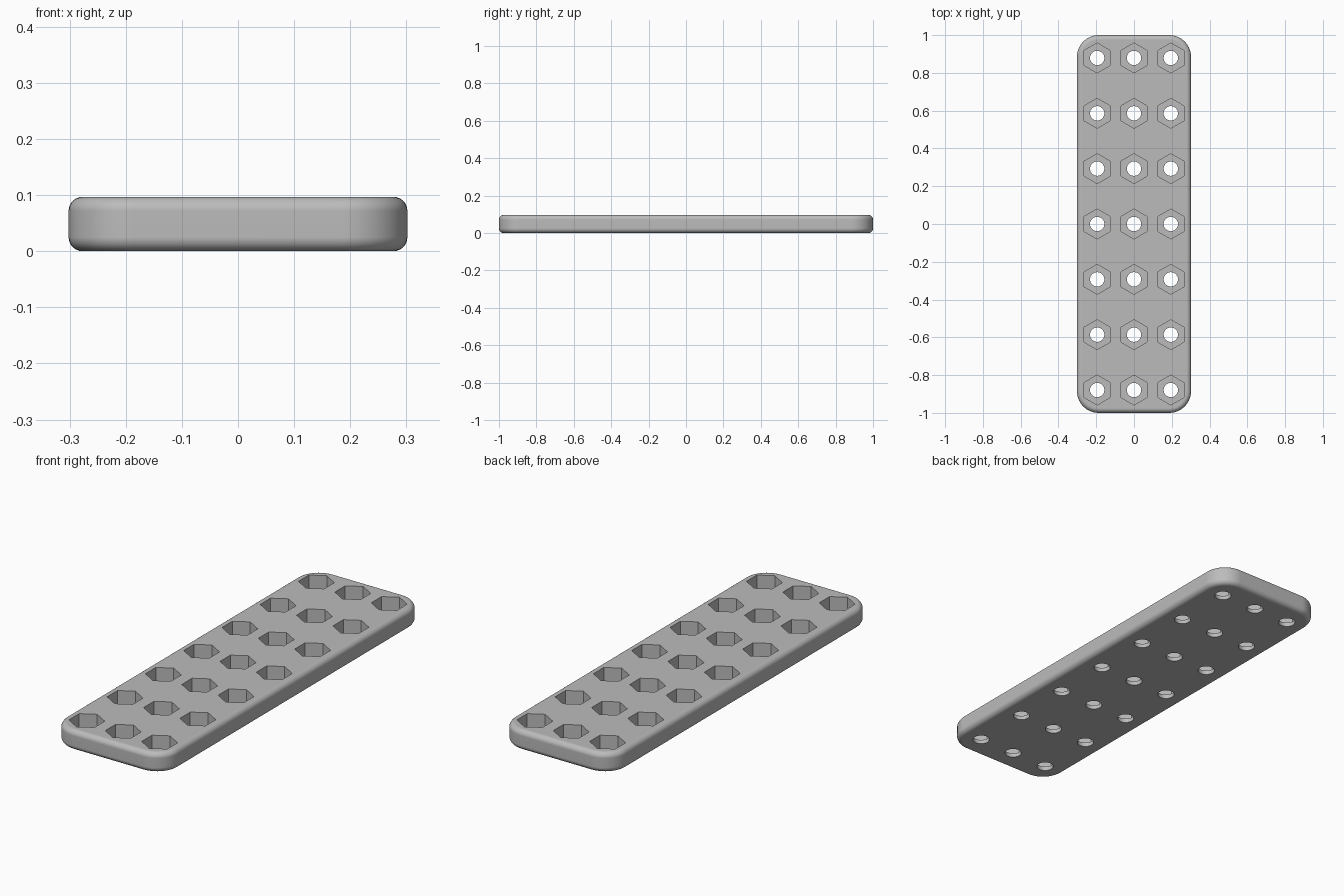
import bpy
import bmesh
import math
from mathutils import Matrix

cube = bpy.data.objects.get("Cube")
if cube:
    bpy.data.objects.remove(cube)

WIDTH, LENGTH, HEIGHT = 0.604, 2.0, 0.097
CORNER, EDGE = 0.115, 0.025
PITCH_X, PITCH_Y = 0.195, 0.293
FLOOR = 0.02

grey = bpy.data.materials.new("plain grey")
grey.use_nodes = True
colour = (0.5, 0.5, 0.5, 1)
grey.diffuse_color = colour
grey.node_tree.nodes["Principled BSDF"].inputs["Base Color"].default_value = colour


def make_object(name, bm):
    mesh = bpy.data.meshes.new(name)
    bm.to_mesh(mesh)
    bm.free()
    mesh.materials.append(grey)
    obj = bpy.data.objects.new(name, mesh)
    bpy.context.collection.objects.link(obj)
    return obj


def cutter_grid(name, sides, radius, bottom, top):
    """One prism at every hole position, with a corner towards +y."""
    bm = bmesh.new()
    for col in range(-1, 2):
        for row in range(-3, 4):
            place = Matrix.Translation((col * PITCH_X, row * PITCH_Y, (bottom + top) / 2))
            bmesh.ops.create_cone(bm, cap_ends=True, segments=sides, radius1=radius,
                                  radius2=radius, depth=top - bottom, matrix=place)
    obj = make_object(name, bm)
    obj.hide_render = True
    return obj


# Plate: block with rounded corners, then rounded rims
bm = bmesh.new()
bmesh.ops.create_cube(bm, size=1, matrix=Matrix.Translation((0, 0, HEIGHT / 2))
                      @ Matrix.Diagonal((WIDTH, LENGTH, HEIGHT, 1)))
uprights = [e for e in bm.edges if abs(e.verts[0].co.z - e.verts[1].co.z) > HEIGHT / 2]
bmesh.ops.bevel(bm, geom=uprights, offset=CORNER, segments=10, profile=0.5, affect='EDGES')
rims = [e for e in bm.edges if abs(e.verts[0].co.z - e.verts[1].co.z) < HEIGHT / 2]
bmesh.ops.bevel(bm, geom=rims, offset=EDGE, segments=6, profile=0.5, affect='EDGES')
plate = make_object("plate", bm)

# Hexagonal pockets above round through holes
cutters = [cutter_grid("pocket_cutter", 6, 0.079, FLOOR, HEIGHT + 0.1),
           cutter_grid("hole_cutter", 32, 0.038, -0.1, HEIGHT + 0.1)]
bpy.ops.object.select_all(action='DESELECT')
plate.select_set(True)
bpy.context.view_layer.objects.active = plate
for cutter in cutters:
    cut = plate.modifiers.new(cutter.name, 'BOOLEAN')
    cut.operation = 'DIFFERENCE'
    cut.solver = 'EXACT'
    cut.object = cutter
    bpy.ops.object.modifier_apply(modifier=cut.name)
    bpy.data.objects.remove(cutter)

# Smooth rims, crisp pockets
bpy.ops.object.shade_smooth_by_angle(angle=math.radians(30))
weighted = plate.modifiers.new("weighted_normals", 'WEIGHTED_NORMAL')
weighted.keep_sharp = True
